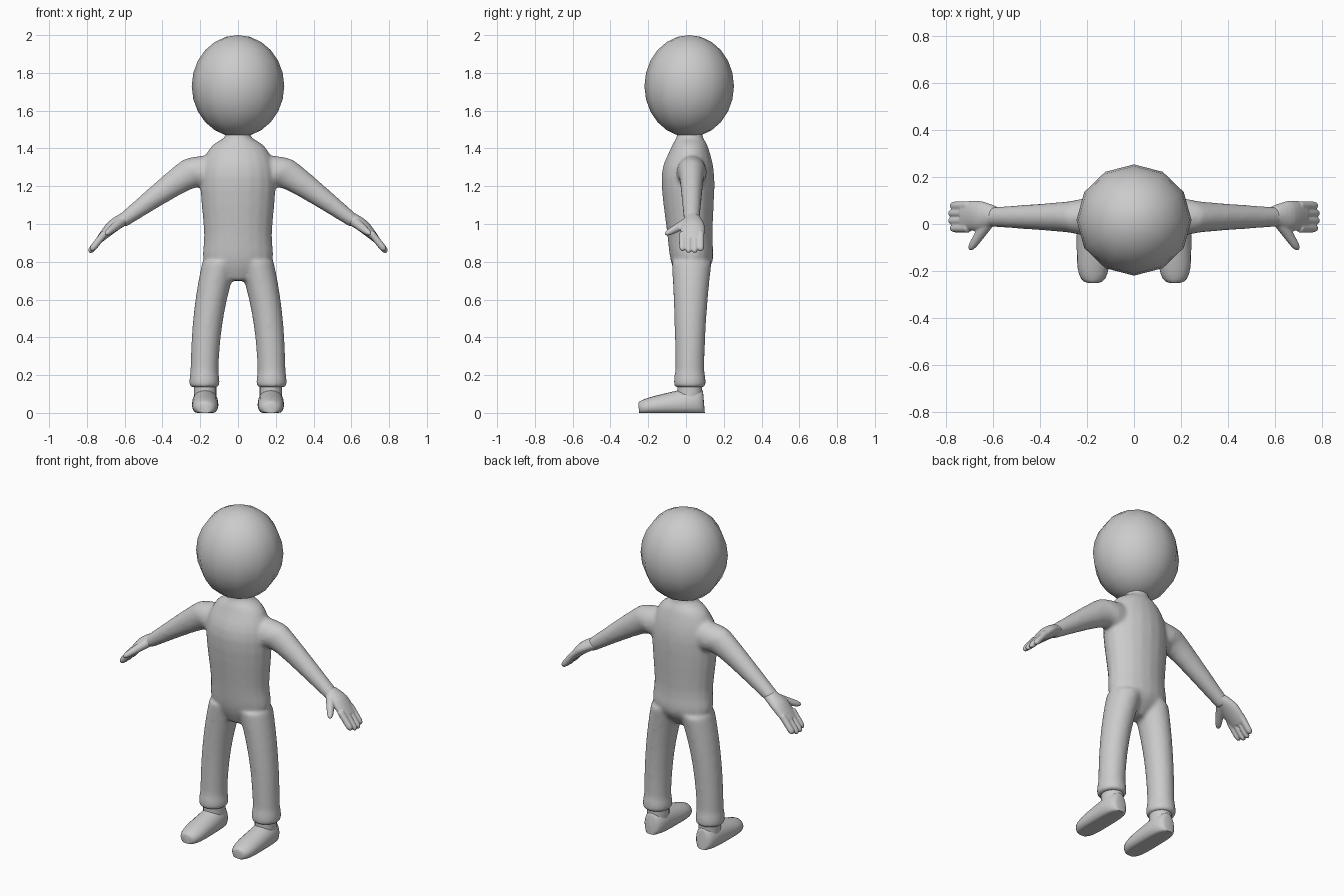
import bpy, bmesh, math
from mathutils import Vector

cube = bpy.data.objects.get("Cube")
if cube:
    bpy.data.objects.remove(cube, do_unlink=True)

grey = bpy.data.materials.new("plain grey")
grey.use_nodes = True
colour = (0.6, 0.6, 0.6, 1)
grey.diffuse_color = colour
grey.node_tree.nodes["Principled BSDF"].inputs["Base Color"].default_value = colour

SIDES = {"left": 1, "right": -1}
ACROSS = Vector((1, 0, 0))
ARM_UP = Vector((0.6, 0, 0.8))
HAND_BACK = Vector((0.8, 0, 0.6))


def spline(keys, steps=4):
    """Smooth run of values through a few key sections."""
    keys = [Vector(key) for key in keys]
    padded = [keys[0]] + keys + [keys[-1]]
    result = []
    for before, start, end, after in zip(padded, keys, keys[1:], padded[3:]):
        leave, arrive = (end - before) / 2, (after - start) / 2
        for step in range(steps):
            t = step / steps
            ease = t * t * (3 - 2 * t)
            result.append(start.lerp(end, ease) + leave * t * (1 - t) ** 2
                          - arrive * t * t * (1 - t))
    return result + [keys[-1]]


def tube(bm, sections, along, side=1, count=20):
    """Closed loft through (centre, radius along, radius across); side -1 mirrors it in x."""
    heading = Vector(sections[-1][0]) - Vector(sections[0][0])
    along = along.normalized()
    across = heading.cross(along).normalized()
    rings = []
    for centre, radius, breadth in sections:
        ring = []
        for i in range(count):
            angle = math.tau * i / count
            point = (Vector(centre) + along * radius * math.cos(angle)
                     + across * breadth * math.sin(angle))
            point.x *= side
            ring.append(bm.verts.new(point))
        rings.append(ring)
    for lower, upper in zip(rings, rings[1:]):
        for i in range(count):
            j = (i + 1) % count
            bm.faces.new((lower[i], lower[j], upper[j], upper[i]))
    bm.faces.new(rings[0])
    bm.faces.new(rings[-1])


def digit(bm, start, end, thick, thin, side):
    """Tapered finger with a rounded tip."""
    sections = []
    for step in range(9):
        t = math.sin(math.pi / 2 * step / 8)
        radius = (thick + (thin - thick) * t) * max(1 - t ** 12, 0.1) ** 0.5
        sections.append((start.lerp(end, t), radius, radius))
    tube(bm, sections, HAND_BACK, side)


def finish(bm, name, voxel=None, smooth=0):
    """Make an object; with a voxel size its tubes are fused and blended."""
    bmesh.ops.recalc_face_normals(bm, faces=bm.faces)
    mesh = bpy.data.meshes.new(name)
    bm.to_mesh(mesh)
    bm.free()
    mesh.materials.append(grey)
    obj = bpy.data.objects.new(name, mesh)
    bpy.context.collection.objects.link(obj)
    bpy.ops.object.select_all(action='DESELECT')
    obj.select_set(True)
    bpy.context.view_layer.objects.active = obj
    bpy.ops.object.shade_smooth_by_angle(angle=math.radians(50))
    if voxel:
        fuse = obj.modifiers.new("fuse", 'REMESH')
        fuse.mode = 'VOXEL'
        fuse.voxel_size = voxel
        fuse.use_smooth_shade = True
        blend = obj.modifiers.new("blend", 'SMOOTH')
        blend.factor = 0.5
        blend.iterations = smooth


# Torso keys: height, half width, half depth, middle y
torso = spline([(0.7, 0.06, 0.05, 0.01), (0.8, 0.18, 0.11, 0.03), (0.95, 0.18, 0.12, 0.02),
                (1.25, 0.2, 0.14, 0.01), (1.4, 0.15, 0.1, 0.02), (1.46, 0.07, 0.07, 0.02),
                (1.5, 0.07, 0.07, 0.02)])
body = bmesh.new()
tube(body, [((0, y, z), width, depth) for z, width, depth, y in torso], ACROSS)

# Trouser legs bow inwards and thicken towards the hips
leg = []
for step in range(11):
    t = step / 10
    leg.append(((0.178 - 0.083 * t ** 2.3, 0.02 + 0.01 * t * t, 0.14 + 0.66 * t),
                0.074 + 0.02 * t * t, 0.076 + 0.03 * t * t))
cuff = [((0.178, 0.02, z), radius, radius + 0.004)
        for z, radius in ((0.135, 0.074), (0.15, 0.081), (0.18, 0.08), (0.22, 0.074))]

# Arm keys: x, z, radius
arm = [((x, 0.03, z), radius, 0.02 + 0.6 * radius) for x, z, radius in
       spline([(0.1, 1.3, 0.08), (0.2, 1.27, 0.1), (0.3, 1.24, 0.074), (0.62, 1.01, 0.036)])]
for side in SIDES.values():
    tube(body, leg, ACROSS, side)
    tube(body, cuff, ACROSS, side)
    tube(body, arm, ARM_UP, side)
finish(body, "body", 0.01, 12)

# Palm keys: x, z, thickness, half breadth
palm = [((x, 0.035, z), thick, breadth) for x, z, thick, breadth in
        spline([(0.59, 1.035, 0.037, 0.04), (0.66, 0.99, 0.035, 0.064),
                (0.73, 0.92, 0.02, 0.06)])]
for label, side in SIDES.items():
    hand = bmesh.new()
    tube(hand, palm, HAND_BACK, side)
    for i in range(4):
        knuckle = Vector((0.705, 0.078 - 0.032 * i, 0.952))
        reach = Vector((0.08, 0, -0.1)) * (1.08 - 0.1 * abs(i - 1.5))
        digit(hand, knuckle, knuckle + reach, 0.019, 0.018, side)
    digit(hand, Vector((0.62, 0.01, 1.01)), Vector((0.7, -0.11, 0.945)), 0.028, 0.016, side)
    finish(hand, label + "_hand", 0.005, 4)

# Shoes: rounded at both ends, rising to the ankle, with a flat sole
shoe_sections = []
for step in range(15):
    t = (1 - math.cos(math.pi * step / 14)) / 2
    round_off = (1 - abs(2 * t - 1) ** 4) ** 0.5
    top = (0.07 + 0.08 * t) * (0.75 + 0.25 * round_off)
    centre = (0.174, -0.25 + 0.345 * t, top * 0.4)
    shoe_sections.append((centre, 0.025 + 0.045 * round_off, top * 0.6))
ankle = [((0.174, 0.02, z), 0.06, 0.066) for z in (0.06, 0.17)]
for label, side in SIDES.items():
    shoe = bmesh.new()
    tube(shoe, shoe_sections, ACROSS, side)
    for vert in shoe.verts:
        vert.co.z = max(vert.co.z, 0)
    tube(shoe, ankle, ACROSS, side)
    finish(shoe, label + "_shoe")

# Head: slightly tall, faceted ball
head = bmesh.new()
bmesh.ops.create_uvsphere(head, u_segments=12, v_segments=12, radius=1)
for vert in head.verts:
    x, y, z = vert.co
    vert.co = (0.245 * x, 0.237 * y + 0.017, 0.27 * z + 1.73)
finish(head, "head")
